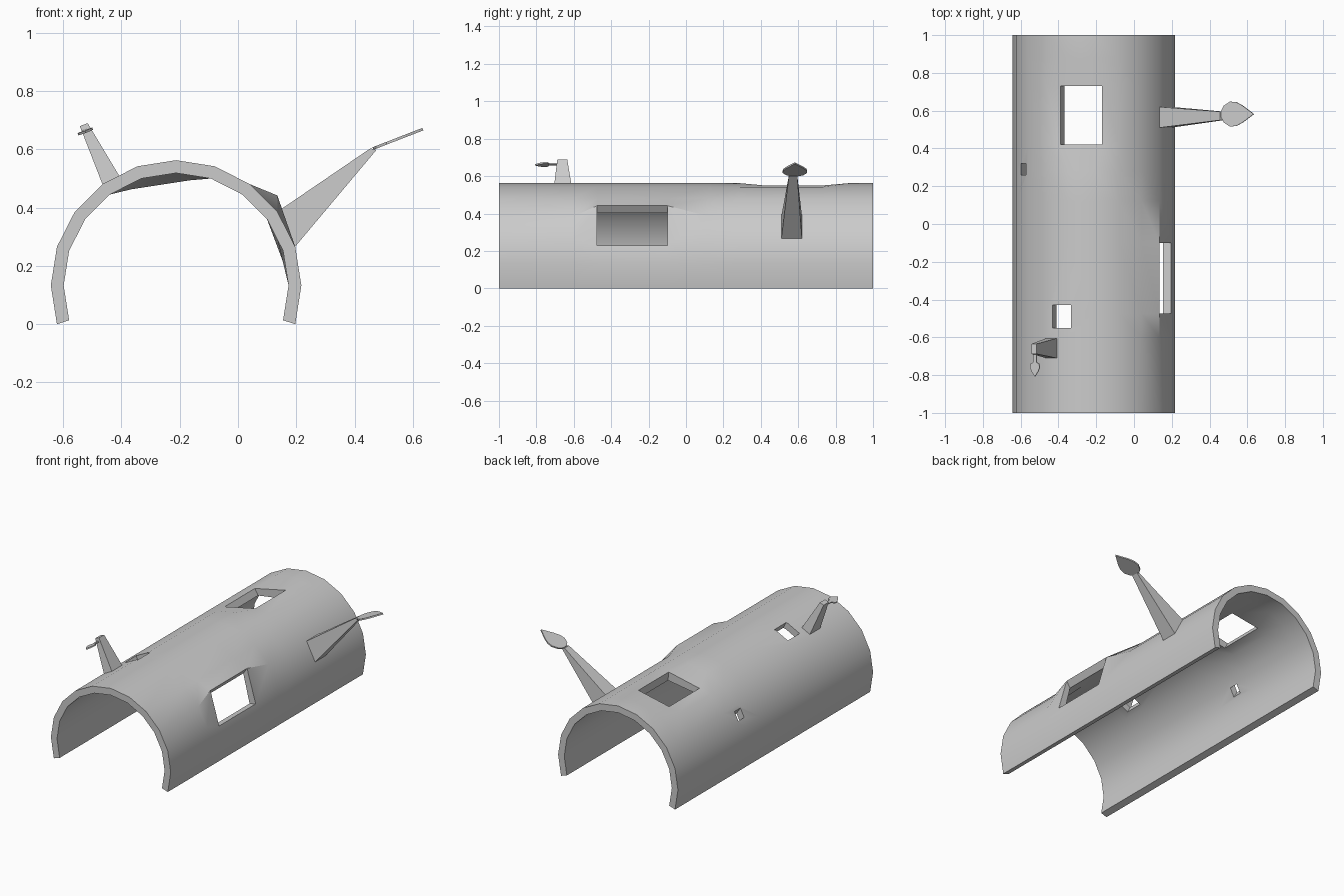
import bpy, bmesh, math
from mathutils import Vector, Matrix

if "Cube" in bpy.data.objects:
    bpy.data.objects.remove(bpy.data.objects["Cube"])

CX, CZ, RO, RI = -0.2125, 0.133, 0.43, 0.386
N = 13  # profile points, 18 degrees apart


def make(name, bm):
    bmesh.ops.recalc_face_normals(bm, faces=bm.faces)
    me = bpy.data.meshes.new(name)
    bm.to_mesh(me)
    bm.free()
    ob = bpy.data.objects.new(name, me)
    bpy.context.collection.objects.link(ob)
    return ob


# Arched shell: two layers of a grid, with two window cells left open
cols = [-1, -0.6, -0.475, -0.10, 0.12, 0.28, 0.42, 0.73, 0.88, 1]
# (column cell, profile cell): outer and inner corner positions, (x, z)
windows = {
    (2, 2): (((0.197, 0.228), (0.135, 0.442)), ((0.153, 0.218), (0.108, 0.402))),
    (6, 6): (((-0.17, 0.550), (-0.39, 0.503)), ((-0.165, 0.494), (-0.367, 0.463))),
}
bm = bmesh.new()
V = []
for layer, r in enumerate((RO, RI)):
    moved = {}
    for (c, k), pts in windows.items():
        for dc in (0, 1):
            for dk in (0, 1):
                moved[c + dc, k + dk] = pts[layer][dk]
    grid = []
    for c, y in enumerate(cols):
        row = []
        for k in range(N):
            a = math.radians(-18 + 18 * k)
            x, z = moved.get((c, k), (CX + r * math.cos(a), CZ + r * math.sin(a)))
            row.append(bm.verts.new((x, y, z)))
        grid.append(row)
    V.append(grid)


def wall(p, q):
    bm.faces.new([V[0][p[0]][p[1]], V[0][q[0]][q[1]],
                  V[1][q[0]][q[1]], V[1][p[0]][p[1]]])


last = len(cols) - 1
for c in range(last):
    for k in range(N - 1):
        ring = [(c, k), (c + 1, k), (c + 1, k + 1), (c, k + 1)]
        if (c, k) in windows:
            for i in range(4):
                wall(ring[i], ring[(i + 1) % 4])
        else:
            for g in V:
                bm.faces.new([g[i][j] for i, j in ring])
    for k in (0, N - 1):
        wall((c, k), (c + 1, k))
for c in (0, last):
    for k in range(N - 1):
        wall((c, k), (c, k + 1))
shell = make("arched_shell", bm)


# Two small square holes cut through the shell
def cut(center, angle, width, length):
    b = bmesh.new()
    m = (Matrix.Translation(center)
         @ Matrix.Rotation(math.radians(90 - angle), 4, 'Y')
         @ Matrix.Diagonal((width, length, 0.22, 1)))
    bmesh.ops.create_cube(b, size=1, matrix=m)
    cutter = make("hole_cutter", b)
    cutter.hide_render = True
    mod = shell.modifiers.new("hole", 'BOOLEAN')
    mod.operation, mod.solver, mod.object = 'DIFFERENCE', 'EXACT', cutter
    bpy.context.view_layer.objects.active = shell
    bpy.ops.object.modifier_apply(modifier=mod.name)
    bpy.data.objects.remove(cutter)


cut((-0.382, -0.49, 0.522), 117, 0.107, 0.12)
cut((-0.585, 0.29, 0.335), 122, 0.052, 0.06)

bpy.ops.object.select_all(action='DESELECT')
shell.select_set(True)
bpy.context.view_layer.objects.active = shell
bpy.ops.object.shade_smooth_by_angle(angle=math.radians(30))


# Tapered posts: an edge (x, z)-(x, z) swept across y at base and top
def post(name, base, by, top, ty):
    b = bmesh.new()
    rings = []
    for (p, q), (y0, y1) in ((base, by), (top, ty)):
        rings.append([b.verts.new(v) for v in ((p[0], y0, p[1]), (q[0], y0, q[1]),
                                               (q[0], y1, q[1]), (p[0], y1, p[1]))])
    for r in rings:
        b.faces.new(r)
    for i in range(4):
        j = (i + 1) % 4
        b.faces.new([rings[0][i], rings[0][j], rings[1][j], rings[1][i]])
    return make(name, b)


# Thin leaf blades: half outline (distance, half width) mirrored to both sides
def leaf(name, origin, along, side, outline, thick):
    o, a, s = Vector(origin), Vector(along).normalized(), Vector(side).normalized()
    n = a.cross(s) * thick / 2
    pts = [o + a * d + s * w for d, w in outline]
    pts += [o + a * d - s * w for d, w in reversed(outline) if w > 0]
    b = bmesh.new()
    lo = [b.verts.new(p - n) for p in pts]
    hi = [b.verts.new(p + n) for p in pts]
    b.faces.new(lo)
    b.faces.new(hi)
    for i in range(len(pts)):
        j = (i + 1) % len(pts)
        b.faces.new([lo[i], lo[j], hi[j], hi[i]])
    return make(name, b)


post("right_post", ((0.135, 0.386), (0.196, 0.266)), (0.51, 0.62),
     ((0.455, 0.604), (0.475, 0.598)), (0.55, 0.595))
leaf("right_leaf", (0.463, 0.582, 0.603), (0.17, 0, 0.066), (0, 1, 0),
     [(0, 0.018), (0.015, 0.045), (0.05, 0.066), (0.085, 0.063),
      (0.12, 0.045), (0.184, 0)], 0.009)

post("left_post", ((-0.465, 0.48), (-0.408, 0.51)), (-0.71, -0.605),
     ((-0.543, 0.68), (-0.516, 0.69)), (-0.688, -0.635))
leaf("left_leaf", (-0.524, -0.68, 0.664), (0, -1, -0.03), (1, 0, 0.38),
     [(0, 0.009), (0.052, 0.009), (0.06, 0.024), (0.08, 0.027),
      (0.1, 0.019), (0.128, 0)], 0.008)
